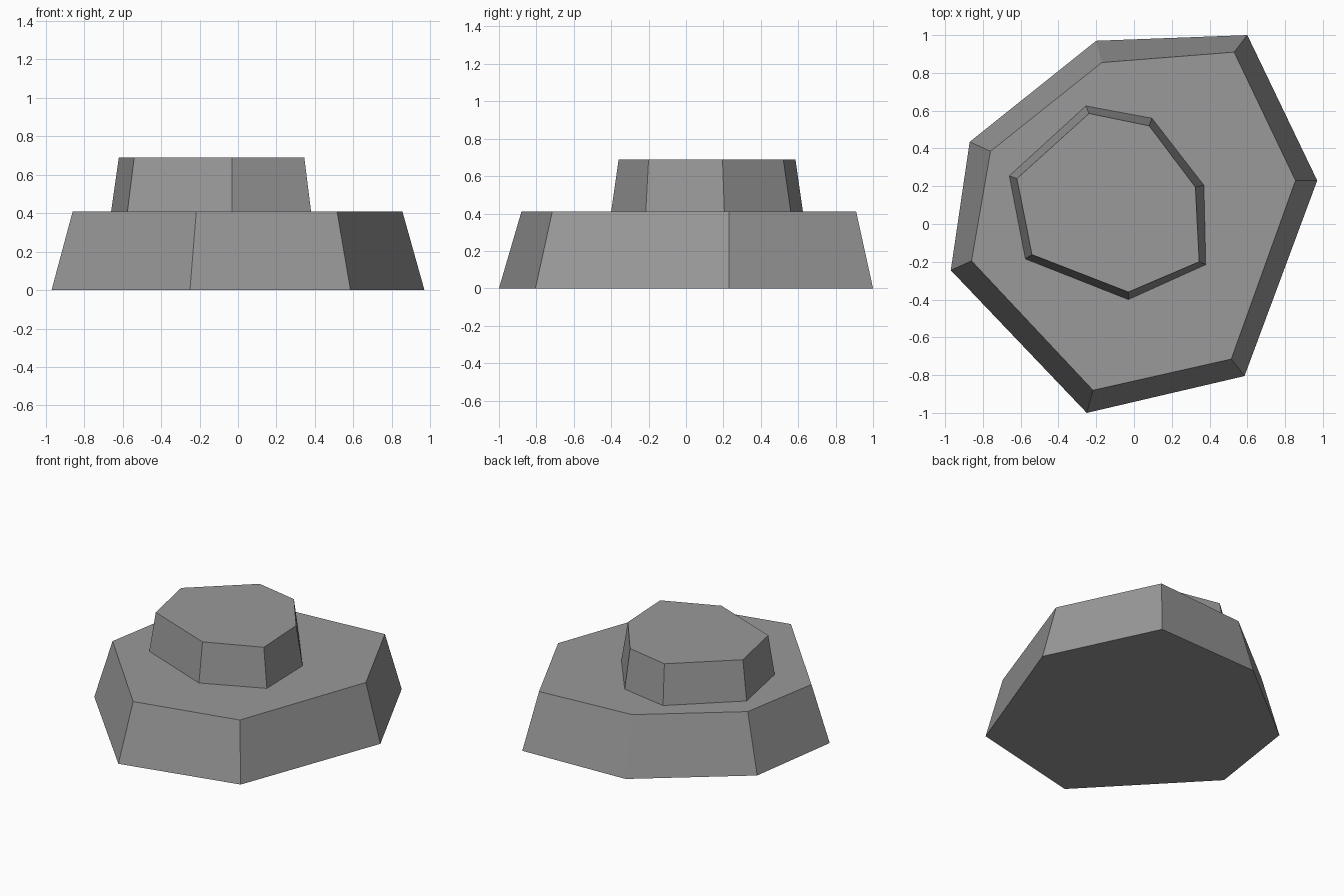
import bpy
import bmesh

if "Cube" in bpy.data.objects:
    bpy.data.objects.remove(bpy.data.objects["Cube"])

stone = bpy.data.materials.new("grey stone")
stone.diffuse_color = (0.32, 0.32, 0.32, 1)
stone.use_nodes = True
stone.node_tree.nodes["Principled BSDF"].inputs["Base Color"].default_value = stone.diffuse_color


def tapered_slab(name, lower, upper, z0, z1):
    """Irregular seven-sided block between two counter-clockwise outlines."""
    bm = bmesh.new()
    a = [bm.verts.new((x, y, z0)) for x, y in lower]
    b = [bm.verts.new((x, y, z1)) for x, y in upper]
    bm.faces.new(a[::-1])
    bm.faces.new(b)
    n = len(a)
    for i in range(n):
        j = (i + 1) % n
        bm.faces.new((a[i], a[j], b[j], b[i]))
    bmesh.ops.recalc_face_normals(bm, faces=bm.faces)
    mesh = bpy.data.meshes.new(name)
    bm.to_mesh(mesh)
    bm.free()
    mesh.materials.append(stone)
    obj = bpy.data.objects.new(name, mesh)
    bpy.context.collection.objects.link(obj)
    return obj


# Wide lower tier
tapered_slab(
    "lower_tier",
    [(0.6, 1.0), (-0.2, 0.97), (-0.87, 0.435), (-0.97, -0.245),
     (-0.25, -1.0), (0.585, -0.805), (0.97, 0.23)],
    [(0.53, 0.91), (-0.17, 0.855), (-0.76, 0.385), (-0.86, -0.195),
     (-0.217, -0.88), (0.515, -0.715), (0.855, 0.23)],
    0.0, 0.41)

# Small offset upper tier
tapered_slab(
    "upper_tier",
    [(0.095, 0.56), (-0.255, 0.625), (-0.66, 0.255), (-0.575, -0.185),
     (-0.03, -0.4), (0.38, -0.215), (0.37, 0.205)],
    [(0.08, 0.52), (-0.238, 0.585), (-0.62, 0.24), (-0.54, -0.162),
     (-0.03, -0.36), (0.345, -0.2), (0.325, 0.195)],
    0.41, 0.69)
